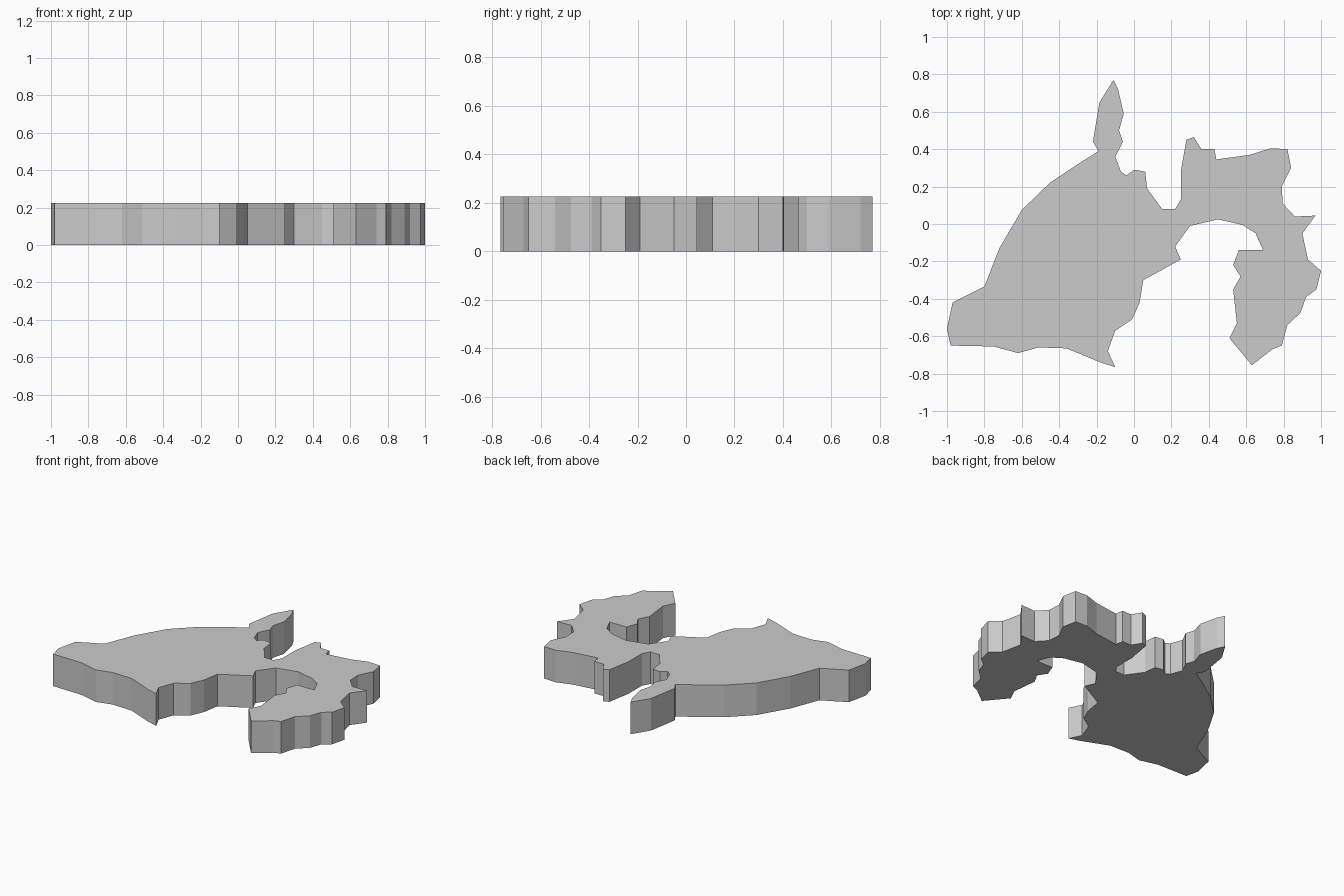
import bpy, bmesh

THICKNESS = 0.225

# Outline of the slab, clockwise from the north tip
outline = [
    # narrow northern spur and bay
    (-.11, .77), (-.085, .72), (-.055, .59), (-.08, .5), (-.06, .44), (-.1, .36),
    (-.07, .28), (-.04, .26), (.0, .29), (.06, .28), (.07, .19), (.15, .08),
    (.22, .08), (.25, .13), (.25, .28), (.28, .45), (.32, .465), (.36, .4),
    # eastern block
    (.43, .4), (.44, .345), (.62, .37), (.73, .405), (.82, .4), (.84, .3),
    (.79, .2), (.795, .11), (.86, .04), (.97, .045), (.9, -.05), (.93, -.19),
    (1, -.25), (.975, -.35), (.92, -.39), (.89, -.475), (.82, -.54), (.79, -.65),
    (.74, -.67), (.63, -.755), (.51, -.61), (.55, -.53), (.53, -.35), (.57, -.28),
    (.53, -.22), (.56, -.14), (.69, -.14), (.65, -.05), (.58, -.005), (.45, .025),
    # channel and southern shore
    (.3, -.01), (.22, -.12), (.25, -.19), (.05, -.3), (.03, -.42), (-.01, -.51),
    (-.1, -.57), (-.14, -.68), (-.1, -.765), (-.18, -.74), (-.36, -.665), (-.51, -.66),
    (-.62, -.69), (-.75, -.655), (-.98, -.65), (-1, -.56), (-.97, -.42), (-.8, -.335),
    (-.72, -.13), (-.6, .075), (-.45, .22), (-.3, .32), (-.19, .39), (-.22, .44),
    (-.185, .65),
]

# Extrude the flat outline upward into a slab
bm = bmesh.new()
base = bm.faces.new([bm.verts.new((x, y, 0)) for x, y in outline])
top = bmesh.ops.extrude_face_region(bm, geom=[base], use_keep_orig=True)["geom"]
bmesh.ops.translate(bm, vec=(0, 0, THICKNESS),
                    verts=[g for g in top if isinstance(g, bmesh.types.BMVert)])
bmesh.ops.recalc_face_normals(bm, faces=bm.faces)

mesh = bpy.data.meshes.new("map_slab")
bm.to_mesh(mesh)
bm.free()
bpy.context.collection.objects.link(bpy.data.objects.new("map_slab", mesh))
